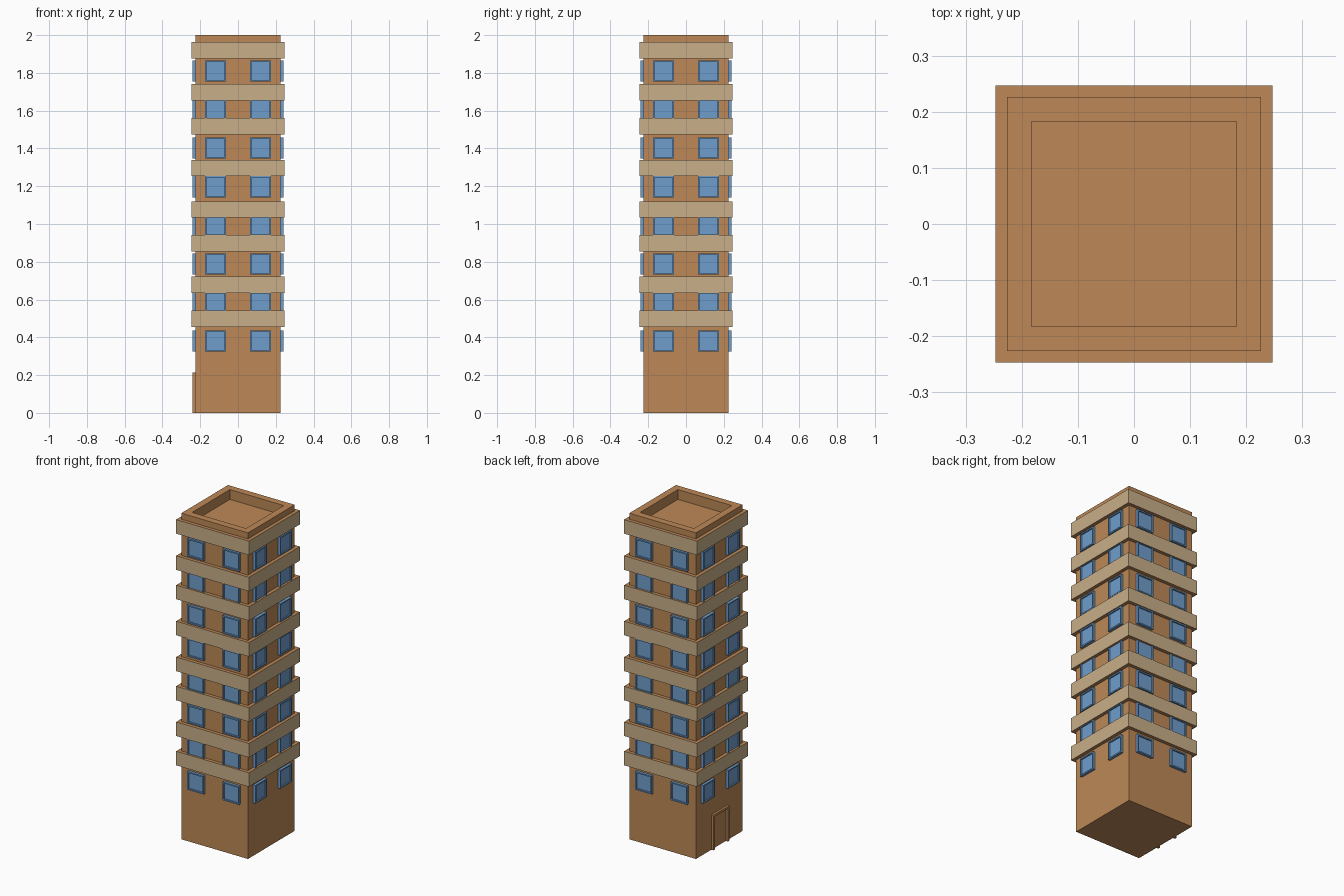
import bpy, bmesh, math
from mathutils import Matrix, Vector

if "Cube" in bpy.data.objects:
    bpy.data.objects.remove(bpy.data.objects["Cube"])


def material(name, rgb):
    m = bpy.data.materials.new(name)
    m.diffuse_color = (*rgb, 1)
    m.use_nodes = True
    m.node_tree.nodes["Principled BSDF"].inputs["Base Color"].default_value = m.diffuse_color
    return m


BROWN = material("brown_wall", (0.51, 0.25, 0.095))
BEIGE = material("beige_trim", (0.58, 0.43, 0.25))
BLUE = material("blue_glass", (0.16, 0.34, 0.60))


def add_object(name, mesh, matrix=Matrix()):
    ob = bpy.data.objects.new(name, mesh)
    ob.matrix_world = matrix
    bpy.context.collection.objects.link(ob)
    return ob


def square_loft(name, profile, mats, ring=False, caps=(True, True)):
    """Stack square loops given as (half width, height)."""
    bm = bmesh.new()
    corners = ((-1, -1), (1, -1), (1, 1), (-1, 1))
    loops = [[bm.verts.new((r * x, r * y, z)) for x, y in corners] for r, z in profile]
    pairs = list(zip(loops, loops[1:]))
    if ring:
        pairs.append((loops[-1], loops[0]))
    for a, b in pairs:
        for i in range(4):
            j = (i + 1) % 4
            bm.faces.new((a[i], a[j], b[j], b[i]))
    if not ring and caps[0]:
        bm.faces.new(loops[0][::-1])
    if not ring and caps[1]:
        bm.faces.new(loops[-1])
    bm.normal_update()
    if len(mats) > 1:
        # vertical faces take the second material
        for f in bm.faces:
            f.material_index = int(abs(f.normal.z) < 0.5)
    mesh = bpy.data.meshes.new(name)
    bm.to_mesh(mesh)
    bm.free()
    for m in mats:
        mesh.materials.append(m)
    return mesh


W = 0.226   # half width of the tower
B = 0.247   # half width of the bands

# Tower with a sunken roof
add_object("tower", square_loft("tower", [(W, 0), (W, 2), (0.183, 2), (0.183, 1.94)], [BROWN]))

# Bands around the tower: beige outside, brown ledges
H = 0.086
band = square_loft("band", [(W, 0), (B, 0), (B, H), (W, H)], [BROWN, BEIGE], ring=True)
for z in (0.456, 0.636, 0.855, 1.034, 1.254, 1.475, 1.655, 1.877):
    add_object("band", band, Matrix.Translation((0, 0, z)))

# Framed windows, two per floor on every side
window = square_loft("window", [(0.056, 0), (0.056, 0.016), (0.048, 0.016), (0.048, 0.008)],
                     [BLUE], caps=(False, True))
for side in range(4):
    turn = Matrix.Rotation(side * math.pi / 2, 4, 'Z')
    for floor in range(8):
        for x in (-0.12, 0.12):
            place = Matrix.Translation((x, -W, 0.38 + 0.2043 * floor))
            add_object("window", window, turn @ place @ Matrix.Rotation(math.pi / 2, 4, 'X'))

# Door frame on the left side, open at the ground
a, b, top, lip = 0.078, 0.064, 0.215, 0.014
outline = [(-a, 0), (-a, top), (a, top), (a, 0), (b, 0), (b, top - lip), (-b, top - lip), (-b, 0)]
bm = bmesh.new()
face = bm.faces.new([bm.verts.new((-W, y, z)) for y, z in outline])
ext = bmesh.ops.extrude_face_region(bm, geom=[face])
bmesh.ops.translate(bm, vec=Vector((-0.014, 0, 0)),
                    verts=[g for g in ext["geom"] if isinstance(g, bmesh.types.BMVert)])
bmesh.ops.recalc_face_normals(bm, faces=bm.faces)
mesh = bpy.data.meshes.new("door_frame")
bm.to_mesh(mesh)
bm.free()
mesh.materials.append(BROWN)
add_object("door_frame", mesh)
